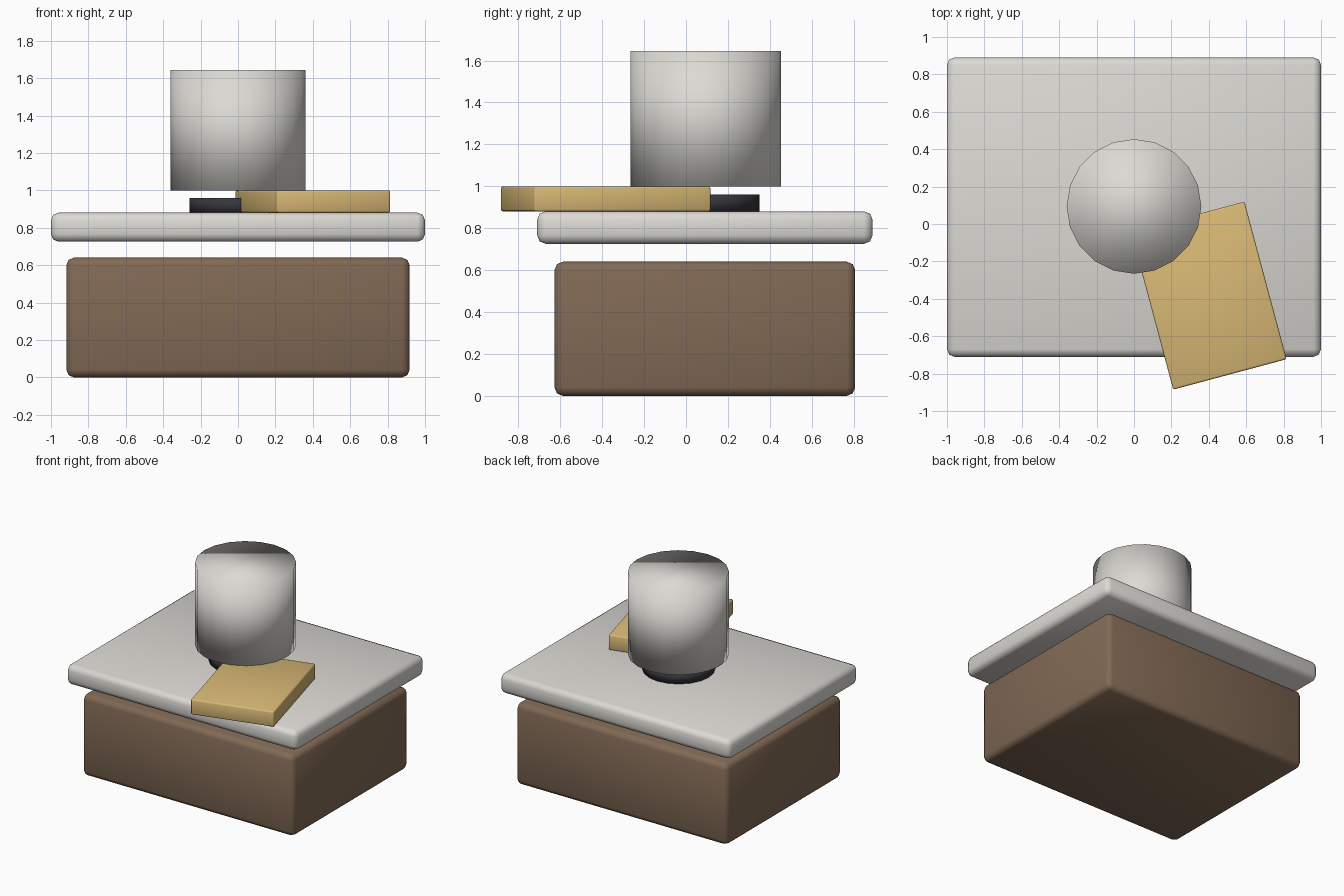
import bpy
import math

if "Cube" in bpy.data.objects:
    bpy.data.objects.remove(bpy.data.objects["Cube"])


def material(name, rgb):
    m = bpy.data.materials.new(name)
    m.diffuse_color = (*rgb, 1.0)
    m.use_nodes = True
    m.node_tree.nodes["Principled BSDF"].inputs["Base Color"].default_value = m.diffuse_color
    return m


STONE = material("pale stone", (0.72, 0.70, 0.66))
BROWN = material("brown wood", (0.22, 0.142, 0.09))
YELLOW = material("light wood", (0.70, 0.49, 0.18))
DARK = material("dark iron", (0.035, 0.035, 0.045))


def finish(ob, name, mat):
    ob.name = name
    ob.data.materials.append(mat)
    for p in ob.data.polygons:
        p.use_smooth = True
    return ob


def box(name, centre, size, bevel, segments, mat, turn=0.0):
    """Box with softened edges, turned about z."""
    bpy.ops.mesh.primitive_cube_add(size=1, location=centre,
                                    rotation=(0, 0, math.radians(turn)))
    ob = bpy.context.object
    ob.scale = size
    bpy.ops.object.transform_apply(location=False, rotation=False, scale=True)
    mod = ob.modifiers.new("soft edges", 'BEVEL')
    mod.width = bevel
    mod.segments = segments
    return finish(ob, name, mat)


def drum(name, centre, radius, height, mat):
    """Closed 20-sided cylinder, smooth shaded."""
    bpy.ops.mesh.primitive_cylinder_add(vertices=20, radius=radius, depth=height,
                                        location=centre)
    return finish(bpy.context.object, name, mat)


# Cabinet and the worktop floating just above it
box("cabinet", (0, 0.09, 0.32), (1.835, 1.435, 0.64), 0.04, 2, BROWN)
box("worktop", (0, 0.09, 0.803), (2.0, 1.6, 0.155), 0.04, 2, STONE)

# Turned board overhanging the front edge
box("board", (0.40, -0.383, 0.94), (0.628, 0.872, 0.12), 0.01, 2, YELLOW, 15)

# Hot plate and the pot above it
drum("hot_plate", (0, 0.09, 0.92), 0.26, 0.08, DARK)
drum("pot", (0, 0.094, 1.322), 0.36, 0.645, STONE)
